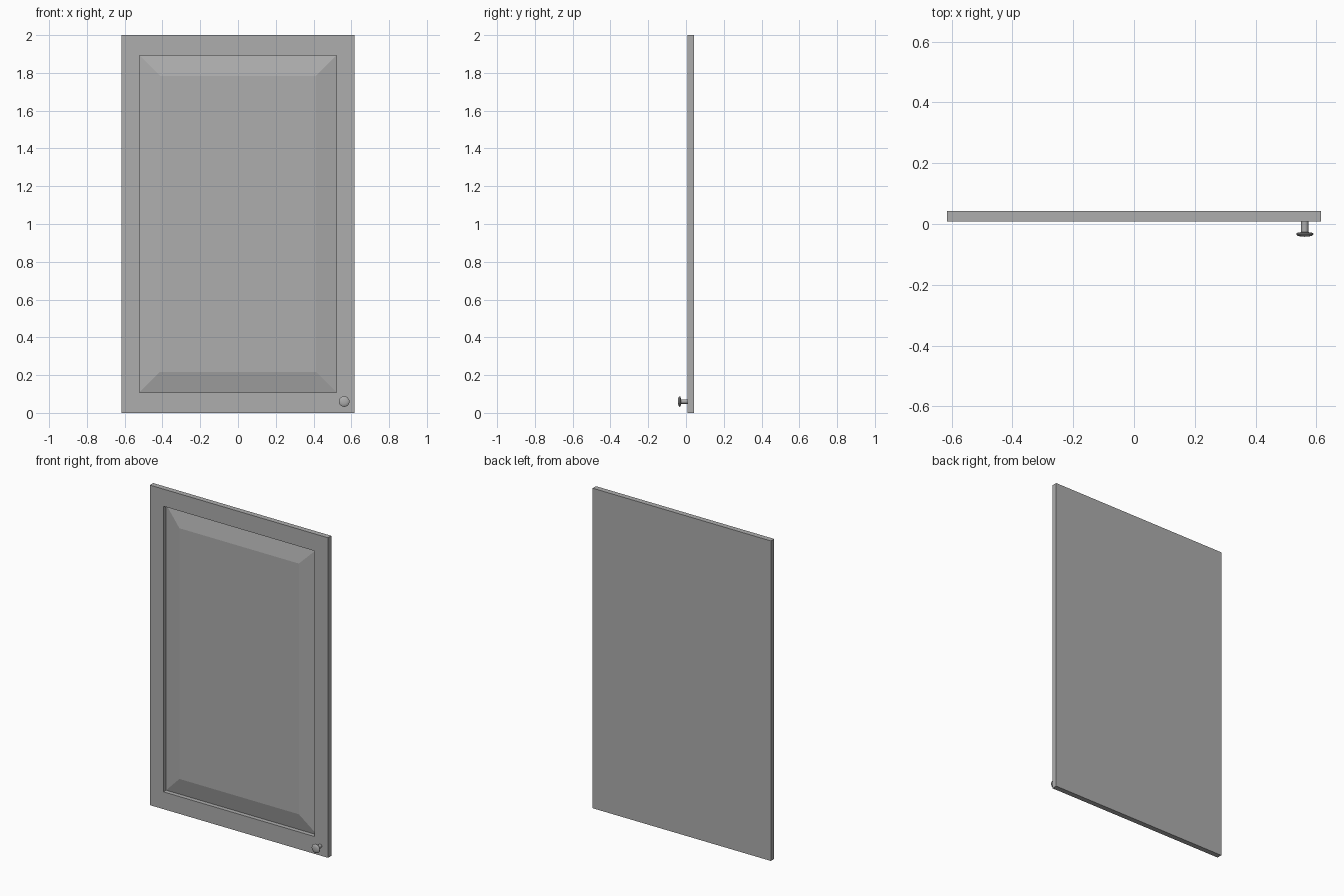
import bpy, bmesh, math

if "Cube" in bpy.data.objects:
    bpy.data.objects.remove(bpy.data.objects["Cube"])

W, H = 0.616, 2.0            # half width, height
FRONT, BACK = 0.009, 0.042   # slab faces in y
GROOVE = 0.036               # depth reached by the recess
FIELD = 0.011                # face of the raised field

# darker grey for door and knob
grey = bpy.data.materials.new("dark_grey")
grey.diffuse_color = (0.42, 0.42, 0.42, 1)
grey.use_nodes = True
grey.node_tree.nodes["Principled BSDF"].inputs["Base Color"].default_value = grey.diffuse_color


def finish(bm, name):
    bmesh.ops.recalc_face_normals(bm, faces=bm.faces)
    me = bpy.data.meshes.new(name)
    bm.to_mesh(me)
    bm.free()
    me.materials.append(grey)
    ob = bpy.data.objects.new(name, me)
    bpy.context.collection.objects.link(ob)
    return ob


def rect(bm, hx, z0, z1, y):
    return [bm.verts.new((x, y, z)) for x, z in
            ((-hx, z0), (hx, z0), (hx, z1), (-hx, z1))]


# door: nested rectangles from the back, round the frame, into the raised panel
bm = bmesh.new()
loops = [rect(bm, *r) for r in (
    (W, 0, H, BACK),
    (W, 0, H, FRONT),
    (0.522, 0.108, 1.893, FRONT),
    (0.522, 0.108, 1.893, GROOVE),
    (0.413, 0.217, 1.784, FIELD))]
for a, b in zip(loops, loops[1:]):
    for i in range(4):
        j = (i + 1) % 4
        bm.faces.new((a[i], a[j], b[j], b[i]))
bm.faces.new(loops[0])
bm.faces.new(loops[-1])
finish(bm, "panel_door")

# knob: (radius, y) profile turned around the y axis
profile = [(0.0, 0.012), (0.012, 0.012), (0.012, -0.027), (0.022, -0.028),
           (0.028, -0.031), (0.028, -0.035), (0.023, -0.039),
           (0.013, -0.0415), (0.0, -0.042)]
bm = bmesh.new()
pts = [bm.verts.new((r, y, 0)) for r, y in profile]
edges = [bm.edges.new(p) for p in zip(pts, pts[1:])]
bmesh.ops.spin(bm, geom=pts + edges, cent=(0, 0, 0), axis=(0, 1, 0),
               angle=math.tau, steps=24)
bmesh.ops.remove_doubles(bm, verts=bm.verts, dist=1e-5)
knob = finish(bm, "knob")
knob.location = (0.562, 0, 0.06)
bpy.context.view_layer.objects.active = knob
knob.select_set(True)
bpy.ops.object.shade_smooth_by_angle(angle=math.radians(35))
